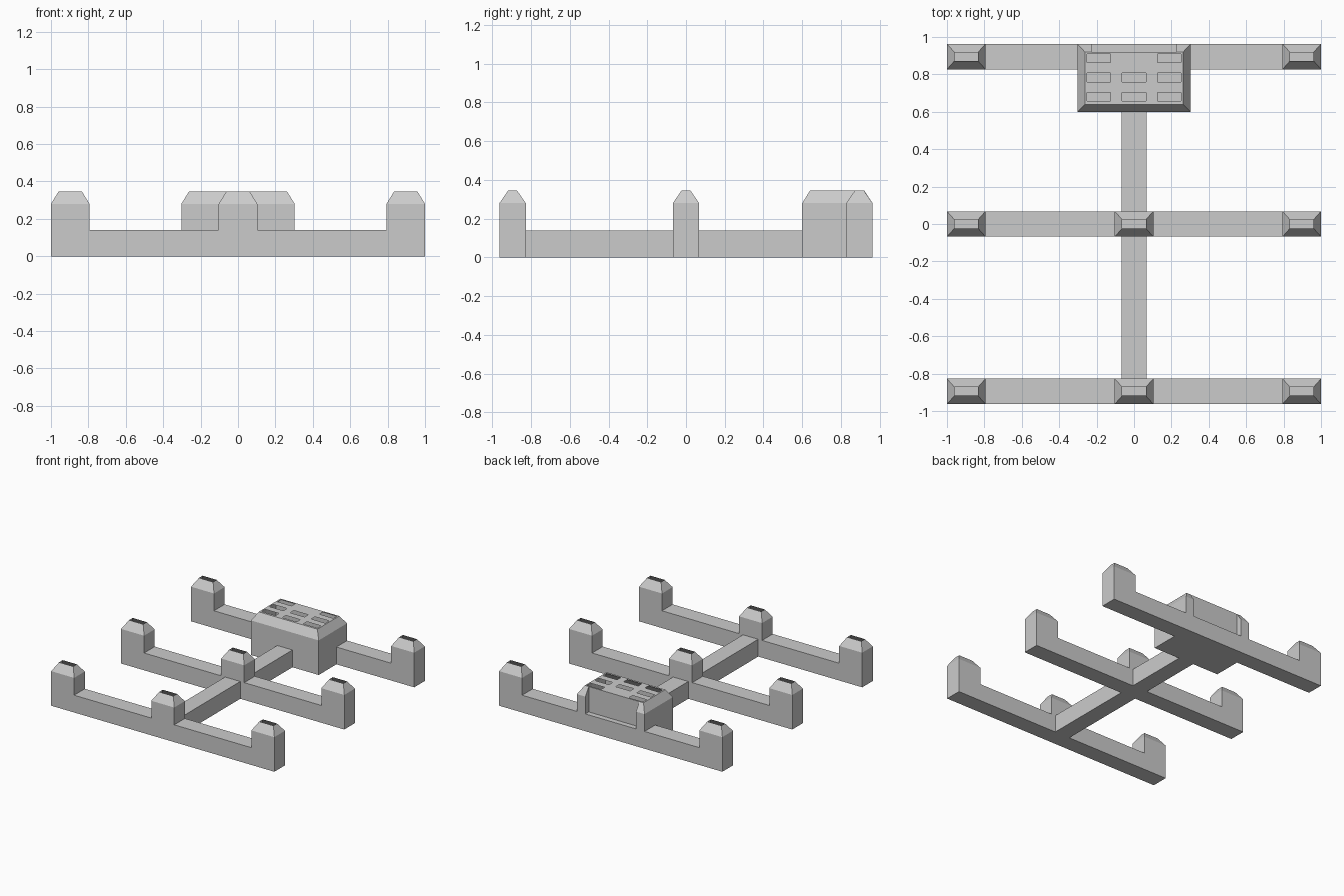
import bpy, bmesh

if "Cube" in bpy.data.objects:
    bpy.data.objects.remove(bpy.data.objects["Cube"], do_unlink=True)

grey = bpy.data.materials.new("plain_grey")
grey.use_nodes = True
grey.diffuse_color = (0.6, 0.6, 0.6, 1)
grey.node_tree.nodes["Principled BSDF"].inputs["Base Color"].default_value = grey.diffuse_color

BAR_H, SHOULDER, TOP = 0.14, 0.28, 0.345
HALF, EDGE = 0.068, 0.963
ROW = EDGE - HALF
INSET = 0.04


def finish(name, bm):
    mesh = bpy.data.meshes.new(name)
    bm.to_mesh(mesh)
    bm.free()
    mesh.materials.append(grey)
    obj = bpy.data.objects.new(name, mesh)
    bpy.context.collection.objects.link(obj)
    return obj


def ring(bm, x0, x1, y0, y1, z):
    return [bm.verts.new((x, y, z)) for x, y in ((x0, y0), (x1, y0), (x1, y1), (x0, y1))]


def shell(name, rings, bottom=False, top=False):
    """Loft rectangular rings upward; the ends stay open unless capped."""
    bm = bmesh.new()
    loops = [ring(bm, *r) for r in rings]
    for a, b in zip(loops, loops[1:]):
        for i in range(4):
            j = (i + 1) % 4
            bm.faces.new((a[i], a[j], b[j], b[i]))
    if bottom:
        bm.faces.new(loops[0][::-1])
    if top:
        bm.faces.new(loops[-1])
    return finish(name, bm)


def bar(name, x0, x1, y0, y1):
    shell(name, [(x0, x1, y0, y1, 0), (x0, x1, y0, y1, BAR_H)], True, True)


def post(name, x, y):
    # Hollow post with tapered, open top
    w = 0.103
    base = (x - w, x + w, y - HALF, y + HALF)
    tip = (x - w + INSET, x + w - INSET, y - HALF + 0.045, y + HALF - 0.045)
    shell(name, [base + (BAR_H,), base + (SHOULDER,), tip + (TOP,)])


# Cross bars and their posts
for row, y in (("front", -ROW), ("middle", 0), ("back", ROW)):
    bar(row + "_cross_bar", -1, 1, y - HALF, y + HALF)
    for side, x in (("right", -0.897), ("centre", 0), ("left", 0.897)):
        if (row, side) != ("back", "centre"):
            post(f"{row}_{side}_post", x, y)

# Spine between the cross bars
bar("front_spine", -HALF, HALF, -ROW + HALF, -HALF)
bar("back_spine", -HALF, HALF, HALF, ROW - HALF)

# Hollow housing at the back
W, Y0, Y1 = 0.303, 0.6, 0.92
TW, TY = W - INSET, Y0 + INSET
shell("housing_walls", [(-W, W, Y0, Y1, 0), (-W, W, Y0, Y1, SHOULDER),
                        (-TW, TW, TY, Y1, TOP)], bottom=True)
bm = bmesh.new()
bm.faces.new(ring(bm, -W, W, Y0, ROW - HALF, BAR_H))
finish("housing_floor", bm)

# Housing lid: a grid of panels with the vent slots left open
xs = [-TW, -0.25, -0.125, -0.064, 0.064, 0.125, 0.25, TW]
ys = [TY, 0.658, 0.703, 0.76, 0.807, 0.863, 0.908, Y1]
bm = bmesh.new()
grid = [[bm.verts.new((x, y, TOP)) for x in xs] for y in ys]
for j in range(len(ys) - 1):
    for i in range(len(xs) - 1):
        slot = i % 2 and j % 2 and (i, j) != (3, 5)
        if not slot:
            bm.faces.new((grid[j][i], grid[j][i + 1], grid[j + 1][i + 1], grid[j + 1][i]))
finish("housing_lid", bm)

# Tapered ears either side of the recess at the back of the housing
INNER = 0.227
for side, s in (("left", 1), ("right", -1)):
    bm = bmesh.new()
    for x, y, z in [(x, y, z) for x in (INNER, W) for y in (Y1, EDGE) for z in (BAR_H, SHOULDER)]:
        bm.verts.new((s * x, y, z))
    for x in (INNER, TW):
        bm.verts.new((s * x, Y1, TOP))
    bmesh.ops.convex_hull(bm, input=bm.verts[:])
    bmesh.ops.dissolve_limit(bm, angle_limit=0.01, verts=bm.verts[:], edges=bm.edges[:])
    bmesh.ops.recalc_face_normals(bm, faces=bm.faces[:])
    finish(side + "_housing_ear", bm)
